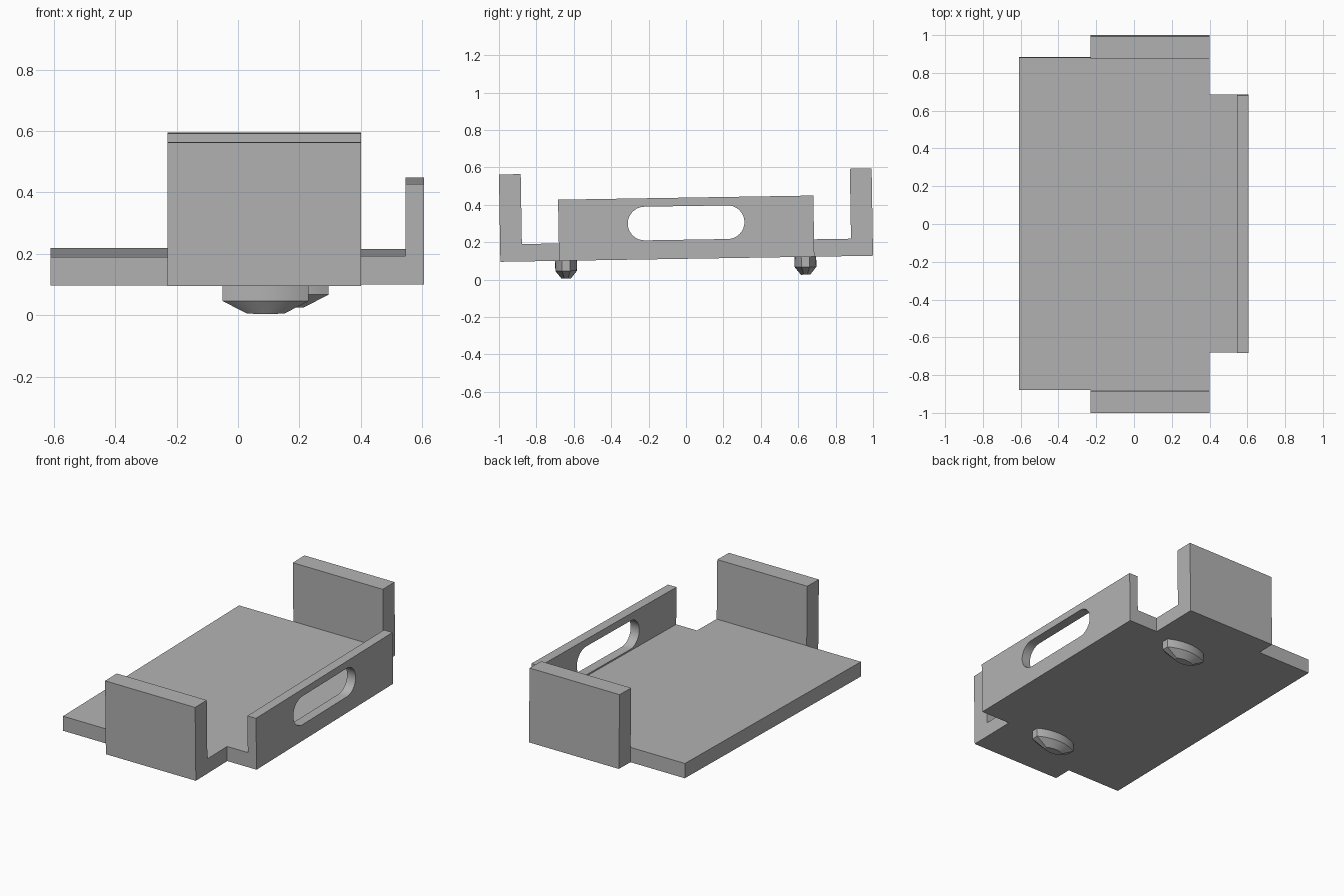
import bpy, bmesh, math
from mathutils import Matrix

if "Cube" in bpy.data.objects:
    bpy.data.objects.remove(bpy.data.objects["Cube"])

TILT = Matrix.Rotation(0.0163, 4, 'X')   # whole tray leans slightly
CY = 0.0055                              # centre along y before tilting
BOTTOM, FLOOR = 0.111, 0.204

grey = bpy.data.materials.new("plain grey")
grey.diffuse_color = (0.45, 0.45, 0.45, 1)
grey.use_nodes = True
grey.node_tree.nodes["Principled BSDF"].inputs["Base Color"].default_value = grey.diffuse_color


def loft(name, rings):
    """Closed solid through matching rings of points."""
    bm = bmesh.new()
    vs = [[bm.verts.new(p) for p in r] for r in rings]
    n = len(vs[0])
    bm.faces.new(vs[0])
    bm.faces.new(vs[-1])
    for a, b in zip(vs, vs[1:]):
        for i in range(n):
            j = (i + 1) % n
            bm.faces.new((a[i], a[j], b[j], b[i]))
    bmesh.ops.recalc_face_normals(bm, faces=bm.faces)
    me = bpy.data.meshes.new(name)
    bm.to_mesh(me)
    bm.free()
    me.materials.append(grey)
    ob = bpy.data.objects.new(name, me)
    bpy.context.collection.objects.link(ob)
    return ob


def prism(name, outline, z0, z1):
    return loft(name, [[(x, y, z) for x, y in outline] for z in (z0, z1)])


def box(name, x0, x1, y0, y1, z0, z1):
    return prism(name, [(x0, y0), (x1, y0), (x1, y1), (x0, y1)], z0, z1)


def boolean(target, other, operation):
    mod = target.modifiers.new("join", 'BOOLEAN')
    mod.operation, mod.solver, mod.object = operation, 'EXACT', other
    bpy.context.view_layer.objects.active = target
    bpy.ops.object.modifier_apply(modifier=mod.name)
    bpy.data.objects.remove(other)


# Floor plate with notched corners and end tabs
half = [(-0.61, 0.88), (-0.23, 0.88), (-0.23, 0.9964), (0.40, 0.9964),
        (0.40, 0.6825), (0.605, 0.6825)]
outline = [(x, CY + y) for x, y in half] + [(x, CY - y) for x, y in reversed(half)]
tray = prism("tray", outline, BOTTOM, FLOOR)

# Upright end walls
for s in (-1, 1):
    y0, y1 = sorted((CY + s * 0.88, CY + s * 0.9964))
    boolean(tray, box("end_wall", -0.23, 0.40, y0, y1, BOTTOM, 0.578), 'UNION')

# Side wall with a rounded slot
side = box("side_wall", 0.545, 0.605, CY - 0.6825, CY + 0.6825, BOTTOM, 0.438)
slot = []
for s in (1, -1):
    for i in range(17):
        a = math.pi * (i / 16 - 0.5)
        slot.append((CY + s * (0.222 + 0.09 * math.cos(a)), 0.303 + s * 0.09 * math.sin(a)))
cutter = loft("slot_cutter", [[(x, y, z) for y, z in slot] for x in (0.5, 0.65)])
boolean(side, cutter, 'DIFFERENCE')
boolean(tray, side, 'UNION')
parts = [tray]

# Lens-shaped feet with blunt ends, tapering below
L, W, E = 0.14, 0.058, 0.022
sag = W - E
R = (L * L + sag * sag) / (2 * sag)
lens = []
for s in (1, -1):
    for i in range(13):
        x = L * (i / 6 - 1)
        lens.append((-s * x, s * (W - R + math.sqrt(R * R - x * x))))
for name, cx, cy in (("front_foot", 0.09, -0.64), ("rear_foot", 0.155, 0.64)):
    rings = [[(cx + x * k, cy + y * k, z) for x, y in lens]
             for z, k in ((0.0155, 0.43), (0.057, 1), (BOTTOM, 1))]
    parts.append(loft(name, rings))

for ob in parts:
    ob.data.transform(TILT)
    bpy.ops.object.select_all(action='DESELECT')
    ob.select_set(True)
    bpy.context.view_layer.objects.active = ob
    bpy.ops.object.shade_smooth_by_angle(angle=math.radians(25))
